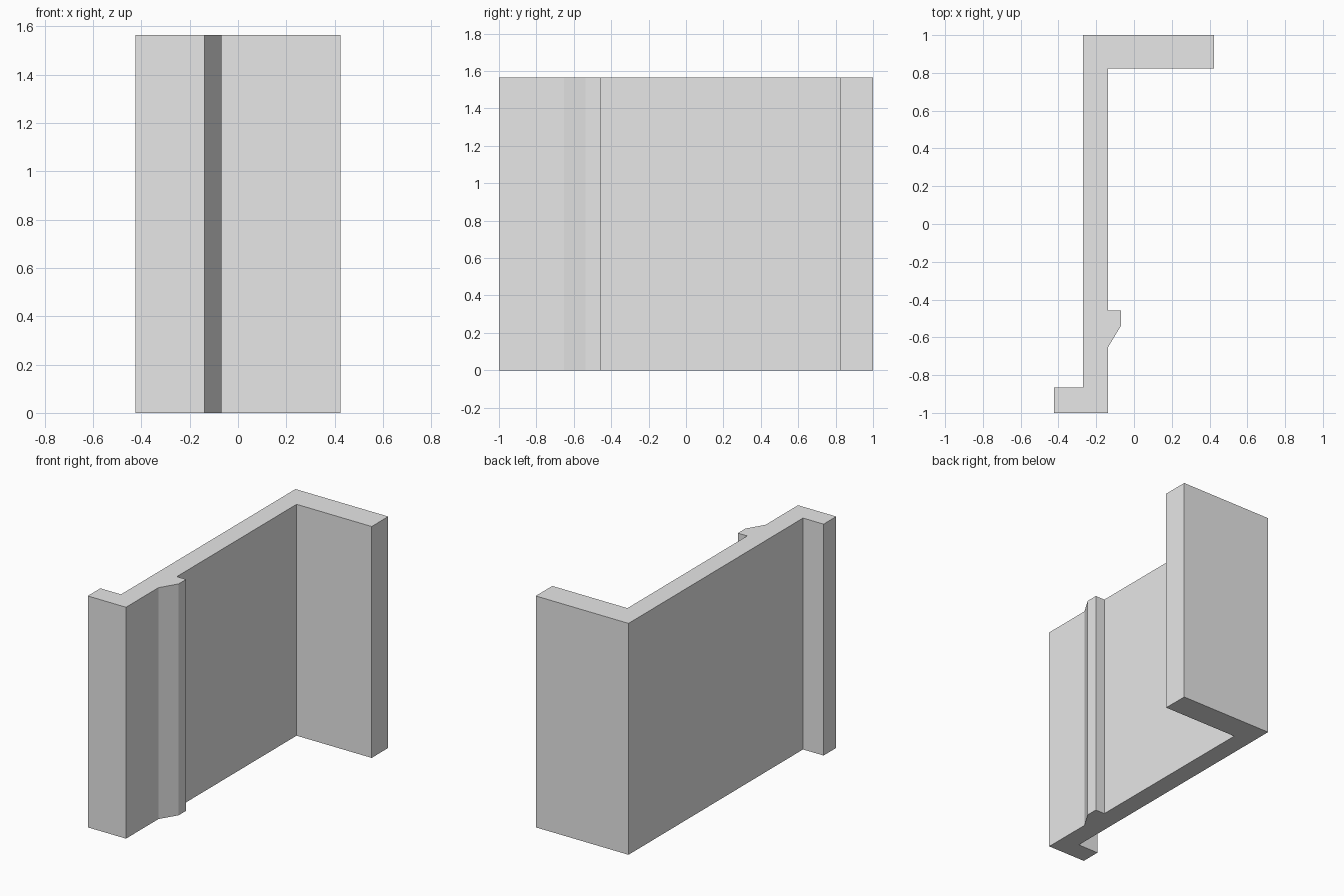
import bpy
import bmesh

cube = bpy.data.objects.get("Cube")
if cube:
    bpy.data.objects.remove(cube, do_unlink=True)

HEIGHT = 1.565

# Plain grey material
grey = bpy.data.materials.new("light_grey")
grey.use_nodes = True
colour = (0.8, 0.8, 0.8, 1.0)
grey.diffuse_color = colour
grey.node_tree.nodes["Principled BSDF"].inputs["Base Color"].default_value = colour

# Cross-section: web, back flange, front lip and wedge-shaped rib
WEB_OUT, WEB_IN = -0.27, -0.138
profile = [
    (-0.424, -1.0), (WEB_IN, -1.0),
    (WEB_IN, -0.653), (-0.068, -0.537), (-0.068, -0.457), (WEB_IN, -0.457),
    (WEB_IN, 0.823), (0.424, 0.823), (0.424, 1.0),
    (WEB_OUT, 1.0), (WEB_OUT, -0.865), (-0.424, -0.865),
]

# Extrude the section upwards
bm = bmesh.new()
base = bm.faces.new([bm.verts.new((x, y, 0)) for x, y in profile])
result = bmesh.ops.extrude_face_region(bm, geom=[base], use_keep_orig=True)
top = [g for g in result["geom"] if isinstance(g, bmesh.types.BMVert)]
bmesh.ops.translate(bm, verts=top, vec=(0, 0, HEIGHT))
bmesh.ops.recalc_face_normals(bm, faces=bm.faces)

mesh = bpy.data.meshes.new("channel_profile")
bm.to_mesh(mesh)
bm.free()
mesh.materials.append(grey)
channel = bpy.data.objects.new("channel_profile", mesh)
bpy.context.collection.objects.link(channel)
